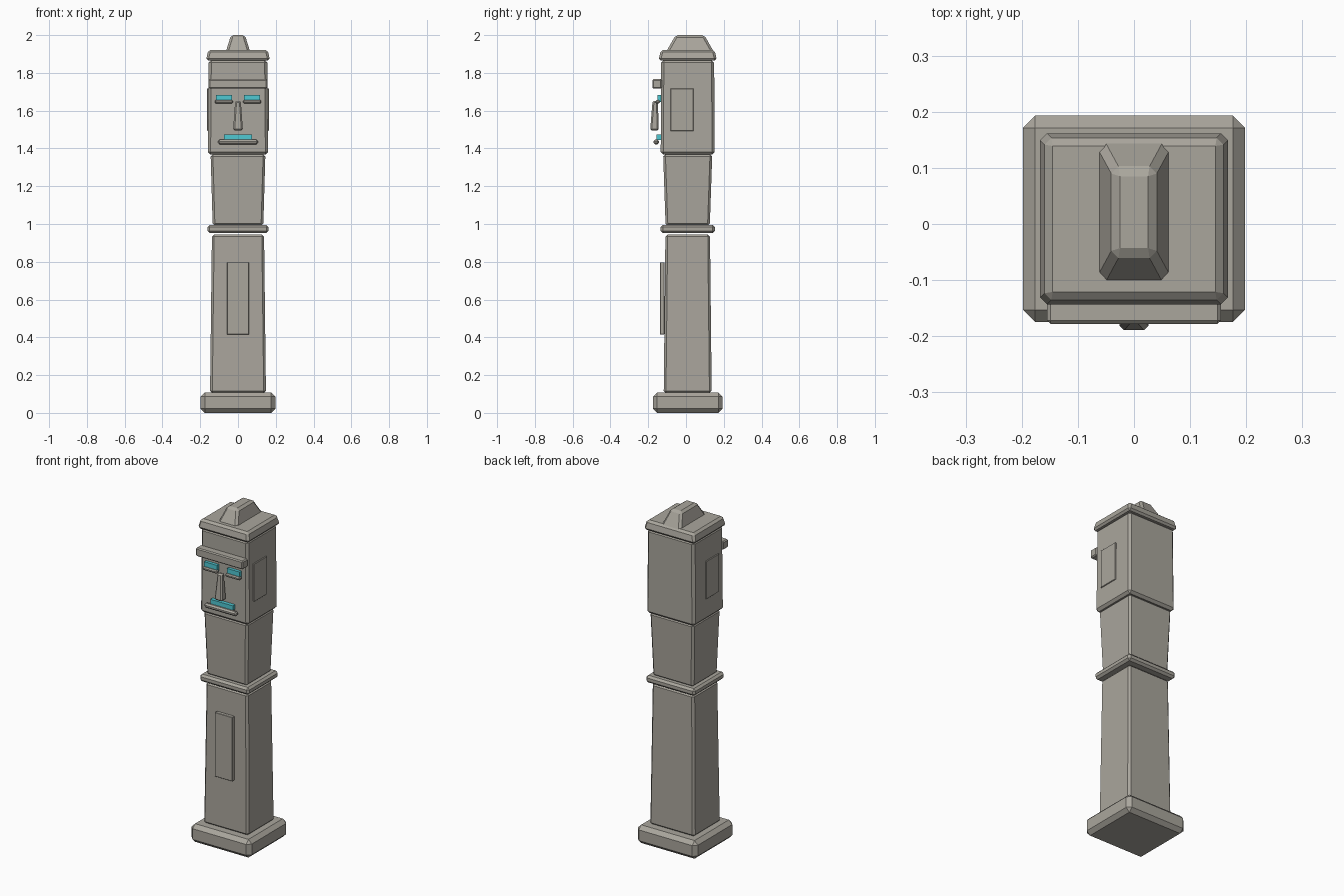
import bpy
import bmesh

cube = bpy.data.objects.get("Cube")
if cube:
    bpy.data.objects.remove(cube, do_unlink=True)


def material(name, color):
    mat = bpy.data.materials.new(name)
    mat.use_nodes = True
    mat.diffuse_color = color
    bsdf = mat.node_tree.nodes["Principled BSDF"]
    bsdf.inputs["Base Color"].default_value = color
    bsdf.inputs["Roughness"].default_value = 0.9
    return mat


STONE = material("warm grey stone", (0.40, 0.38, 0.335, 1))
CYAN = material("glowing cyan", (0.08, 0.58, 0.65, 1))
MID_Y = 0.009  # depth centre of the stacked blocks


def block(name, z, bottom, top=None, x=0, y=MID_Y, bevel=0.012, mat=STONE, top_y=None):
    """Chamfered block between two heights; bottom and top are half sizes."""
    top = top or bottom
    top_y = y if top_y is None else top_y
    bm = bmesh.new()
    bmesh.ops.create_cube(bm, size=2)
    for v in bm.verts:
        upper = v.co.z > 0
        half, cy = (top, top_y) if upper else (bottom, y)
        v.co = (x + v.co.x * half[0], cy + v.co.y * half[1], z[1] if upper else z[0])
    if bevel:
        bmesh.ops.bevel(bm, geom=bm.edges[:], offset=bevel, segments=1,
                        affect='EDGES', clamp_overlap=True)
    mesh = bpy.data.meshes.new(name)
    bm.to_mesh(mesh)
    bm.free()
    mesh.materials.append(mat)
    obj = bpy.data.objects.new(name, mesh)
    bpy.context.collection.objects.link(obj)
    return obj


# Stacked pillar
block("base", (0, 0.108), (0.198, 0.184), bevel=0.022)
block("lower_shaft", (0.105, 0.945), (0.148, 0.127), (0.138, 0.118))
block("collar", (0.952, 0.995), (0.162, 0.144))
block("upper_shaft", (0.99, 1.37), (0.134, 0.117), (0.145, 0.13))
block("head", (1.367, 1.868), (0.159, 0.143), (0.155, 0.14), bevel=0.014)
block("cap", (1.865, 1.922), (0.17, 0.155), (0.157, 0.142))
block("crest", (1.9, 2.0), (0.068, 0.133), (0.037, 0.076), y=0.021, bevel=0.012)

# Raised panel on the lower shaft
block("chest_panel", (0.415, 0.797), (0.058, 0.011), y=-0.126, bevel=0.002)

# Face
block("brow", (1.717, 1.767), (0.155, 0.025), y=-0.153, bevel=0.006)
block("nose", (1.495, 1.652), (0.026, 0.023), (0.015, 0.014),
      y=-0.167, top_y=-0.163, bevel=0.008)
block("mouth", (1.445, 1.473), (0.074, 0.011), y=-0.144, bevel=0, mat=CYAN)
block("lower_lip", (1.42, 1.447), (0.106, 0.014), y=-0.158, bevel=0.009)

# Eyes, lids and ears on both sides
for side, s in (("right", -1), ("left", 1)):
    block(side + "_eye", (1.645, 1.684), (0.042, 0.009), x=s * 0.075, y=-0.142,
          bevel=0, mat=CYAN)
    block(side + "_eyelid", (1.637, 1.656), (0.048, 0.012), x=s * 0.075, y=-0.15,
          bevel=0.006)
    block(side + "_ear", (1.492, 1.718), (0.006, 0.061), x=s * 0.157, y=-0.021,
          bevel=0.002)
